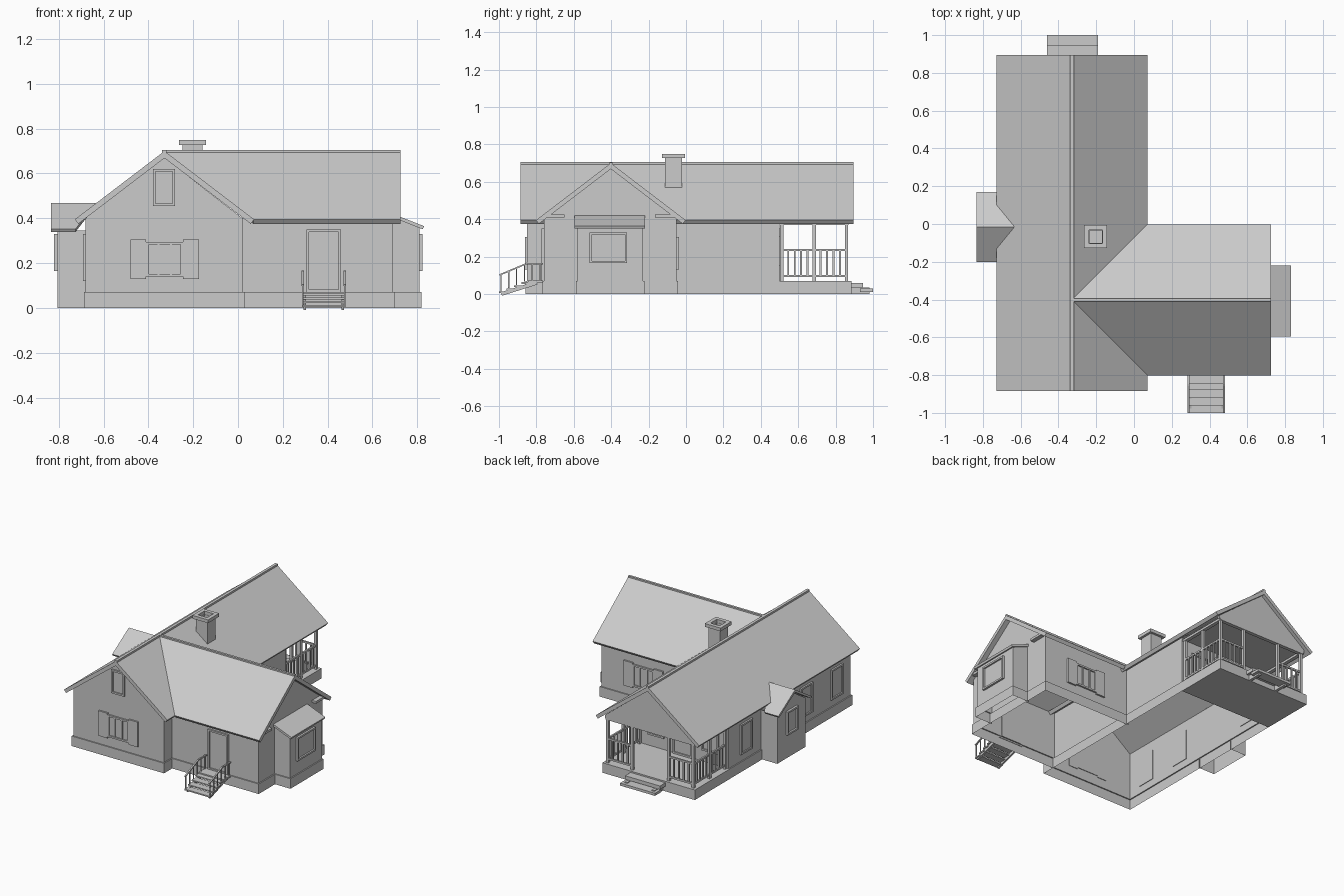
import bpy, bmesh
from mathutils import Vector

if "Cube" in bpy.data.objects:
    bpy.data.objects.remove(bpy.data.objects["Cube"])


def make(name, verts, faces, fix=True):
    me = bpy.data.meshes.new(name)
    me.from_pydata([tuple(v) for v in verts], [], faces)
    if fix:
        bm = bmesh.new()
        bm.from_mesh(me)
        bmesh.ops.recalc_face_normals(bm, faces=bm.faces)
        bm.to_mesh(me)
        bm.free()
    ob = bpy.data.objects.new(name, me)
    bpy.context.collection.objects.link(ob)
    return ob


HEX = [(0, 1, 2, 3), (4, 5, 6, 7), (0, 1, 5, 4), (1, 2, 6, 5), (2, 3, 7, 6), (3, 0, 4, 7)]


def boxes(name, items):
    """One object from many boxes (x0, x1, y0, y1, z0, z1)."""
    vs, fs = [], []
    for x0, x1, y0, y1, z0, z1 in items:
        n = len(vs)
        vs += [(x, y, z) for z in (z0, z1) for x, y in ((x0, y0), (x1, y0), (x1, y1), (x0, y1))]
        fs += [tuple(i + n for i in f) for f in HEX]
    return make(name, vs, fs)


def slab(name, pts, t):
    """Sloped panel: four top corners, thickened downwards."""
    p = [Vector(q) for q in pts]
    n = (p[1] - p[0]).cross(p[3] - p[0]).normalized()
    if n.z < 0:
        n = -n
    return make(name, p + [q - n * t for q in p], HEX)


def shell(name, x0, x1, y0, y1, top, apex=None, axis='y', ridge=None, off=0.008, skip=()):
    """Open-bottomed walls with a wider foundation band and optional gables."""
    vs, fs = [], []
    for o, z in ((off, 0), (off, 0.07), (0, 0.07), (0, top)):
        vs += [(x0 - o, y0 - o, z), (x1 + o, y0 - o, z), (x1 + o, y1 + o, z), (x0 - o, y1 + o, z)]
    for r in range(3):
        for s in range(4):
            if s not in skip:
                a, b = r * 4 + s, r * 4 + (s + 1) % 4
                fs.append((a, b, b + 4, a + 4))
    if apex:
        vs += [(ridge, y0, apex), (ridge, y1, apex)] if axis == 'y' else [(x1, ridge, apex), (x0, ridge, apex)]
        ends = ((0, (12, 13, 16)), (2, (14, 15, 17))) if axis == 'y' else ((1, (13, 14, 16)), (3, (15, 12, 17)))
        fs += [f for s, f in ends if s not in skip]
    return make(name, vs, fs)


def opening(name, axis, wall, out, c, w, z0, z1, shutters=False, mull=0, d=0.012):
    """Framed window or door on a wall; c is its centre along the wall."""
    f, items = 0.012, []

    def add(a0, a1, b0, b1, dep):
        lo, hi = sorted((wall - out * 0.004, wall + out * dep))
        items.append((a0, a1, lo, hi, b0, b1) if axis == 'y' else (lo, hi, a0, a1, b0, b1))
    a, b = c - w / 2, c + w / 2
    add(a, a + f, z0, z1, d)
    add(b - f, b, z0, z1, d)
    add(a + f, b - f, z0, z0 + f, d)
    add(a + f, b - f, z1 - f, z1, d)
    add(a + f, b - f, z0 + f, z1 - f, 0.003)
    for i in range(mull):
        m = a + w * (i + 1) / (mull + 1)
        add(m - 0.004, m + 0.004, z0 + f, z1 - f, d * 0.8)
    if shutters:
        add(a - 0.07, a, z0 - 0.01, z1 + 0.01, d)
        add(b, b + 0.07, z0 - 0.01, z1 + 0.01, d)
    return boxes(name, items)


RX, RY, ZE, ZR = -0.328, -0.402, 0.395, 0.70   # ridge lines, eave and ridge heights

# Walls
shell('main_walls', -0.68, 0.02, -0.85, 0.5, 0.40, 0.67, 'y', RX)
shell('side_wing_walls', 0.02, 0.69, -0.76, -0.05, 0.40, 0.67, 'x', RY, skip=(3,))
shell('left_bump_walls', -0.805, -0.68, -0.17, 0.14, 0.345, 0.445, 'x', -0.015, off=0, skip=(1,))
shell('right_bay_walls', 0.69, 0.81, -0.58, -0.23, 0.365, skip=(3,))
make('bay_cheeks', [(x, y, z) for y in (-0.58, -0.23) for x, z in ((0.69, 0.36), (0.81, 0.36), (0.69, 0.405))],
     [(0, 1, 2), (3, 4, 5)])

# Main roof and side wing roof meeting in 45 degree valleys
for s, n in ((-1, 'left'), (1, 'right')):
    e = RX + s * 0.4
    slab('main_roof_' + n, [(e, -0.885, ZE), (e, 0.895, ZE), (RX, 0.895, ZR), (RX, -0.885, ZR)], 0.025)
    e = RY + s * 0.4
    slab('wing_roof_' + n, [(0.725, e, ZE), (0.07, e, ZE), (RX, RY, ZR), (0.725, RY, ZR)], 0.025)
    e = -0.015 + s * 0.185
    slab('bump_roof_' + n, [(-0.835, e, 0.352), (-0.725, e, 0.352), (-0.635, -0.015, 0.468),
                            (-0.835, -0.015, 0.468)], 0.015)
boxes('ridge_caps', [(RX - 0.01, RX + 0.01, -0.885, 0.895, 0.69, 0.705),
                     (RX, 0.725, RY - 0.008, RY + 0.008, 0.69, 0.704)])
slab('bay_roof', [(0.83, -0.595, 0.365), (0.83, -0.22, 0.365), (0.69, -0.22, 0.42), (0.69, -0.595, 0.42)], 0.015)
boxes('gable_returns', [(0.69, 0.72, -0.74, -0.65, 0.408, 0.424), (0.69, 0.72, -0.165, -0.065, 0.408, 0.424)])

# Chimney with a hollow cap
cx, cy = -0.203, -0.067


def collar(r, t, z0, z1):
    return [(cx - r, cx + r, cy - r, cy - r + t, z0, z1), (cx - r, cx + r, cy + r - t, cy + r, z0, z1),
            (cx - r, cx - r + t, cy - r + t, cy + r - t, z0, z1), (cx + r - t, cx + r, cy - r + t, cy + r - t, z0, z1)]


boxes('chimney', [(cx - 0.045, cx + 0.045, cy - 0.045, cy + 0.045, 0.55, 0.70)]
      + collar(0.045, 0.012, 0.70, 0.727) + collar(0.061, 0.026, 0.727, 0.75))

# Windows and doors
opening('front_window', 'y', -0.85, -1, -0.327, 0.165, 0.14, 0.295, True, 2)
opening('attic_window', 'y', -0.85, -1, -0.33, 0.10, 0.455, 0.62)
opening('front_door', 'y', -0.76, -1, 0.383, 0.155, 0.07, 0.35)
opening('wing_back_window', 'y', -0.05, 1, 0.36, 0.165, 0.14, 0.295, True, 2)
for i, y in enumerate((-0.69, -0.355, 0.31)):
    opening('left_window_%d' % i, 'x', -0.68, -1, y, 0.13, 0.12, 0.33)
opening('bump_window', 'x', -0.805, -1, -0.015, 0.12, 0.165, 0.33, d=0.016)
opening('bay_window', 'x', 0.81, 1, -0.415, 0.20, 0.165, 0.33, d=0.014)
opening('back_door', 'y', 0.5, 1, -0.327, 0.15, 0.07, 0.35)
opening('back_window', 'y', 0.5, 1, -0.12, 0.13, 0.15, 0.31)
opening('back_window_left', 'y', 0.5, 1, -0.54, 0.13, 0.15, 0.31)

# Porch base, ceiling and gable
boxes('porch_base', [(-0.688, 0.028, 0.508, 0.885, 0, 0.07)])
boxes('porch_ceiling', [(-0.68, 0.02, 0.5, 0.86, 0.385, 0.392)])
make('porch_gable', [(x, y, z) for y in (0.855, 0.87) for x, z in ((-0.68, 0.38), (0.02, 0.38), (0.02, 0.40),
     (RX, 0.67), (-0.68, 0.40))],
     [(0, 1, 2, 3, 4), (5, 6, 7, 8, 9)] + [(i, (i + 1) % 5, (i + 1) % 5 + 5, i + 5) for i in range(5)])
boxes('porch_beams', [(-0.675, -0.65, 0.5, 0.87, 0.37, 0.386), (-0.01, 0.015, 0.5, 0.87, 0.37, 0.386),
                      (-0.675, 0.015, 0.845, 0.87, 0.37, 0.386)])

# Porch posts
xl, xr, yb, h = -0.66, 0.003, 0.858, 0.009
posts = [(x, y) for x in (xl, xr) for y in (0.512, 0.685, yb)] + [(-0.47, yb), (-0.187, yb)]
boxes('porch_posts', [(x - h, x + h, y - h, y + h, 0.07, 0.38) for x, y in posts])

# Porch railings
rails = []
spans = [((x, a), (x, b)) for x in (xl, xr) for a, b in ((0.512, 0.685), (0.685, yb))]
spans += [((xl, yb), (-0.47, yb)), ((-0.187, yb), (xr, yb))]
for (ax, ay), (bx, by) in spans:
    for z in (0.09, 0.23):
        rails.append((ax - 0.006, bx + 0.006, ay - 0.006, by + 0.006, z, z + 0.012))
    for i in range(1, 5):
        x, y = ax + (bx - ax) * i / 5, ay + (by - ay) * i / 5
        rails.append((x - 0.005, x + 0.005, y - 0.005, y + 0.005, 0.1, 0.232))
boxes('porch_railings', rails)

# Back steps
boxes('back_steps', [(-0.46, -0.19, 0.885, 0.945, 0.035, 0.06), (-0.46, -0.19, 0.93, 1.0, 0.012, 0.03),
                     (-0.44, -0.42, 0.885, 0.98, 0, 0.035), (-0.23, -0.21, 0.885, 0.98, 0, 0.035)])

# Front steps: open treads on sloping stringers
treads = [(0.285, 0.48, -1.0 + 0.04 * i, -0.952 + 0.04 * i, 0.005 + 0.0165 * i, 0.014 + 0.0165 * i) for i in range(4)]
boxes('front_steps', treads + [(0.285, 0.48, -0.845, -0.765, 0.06, 0.072)])
for x in (0.292, 0.462):
    slab('stringer', [(x, -0.99, 0.01), (x + 0.012, -0.99, 0.01), (x + 0.012, -0.80, 0.07), (x, -0.80, 0.07)], 0.02
         ).location.z = 0.0

# Front step handrails
for x in (0.289, 0.476):
    slab('handrail', [(x - 0.005, -1.0, 0.105), (x + 0.005, -1.0, 0.105), (x + 0.005, -0.85, 0.168),
                      (x - 0.005, -0.85, 0.168)], 0.008)
    bal = [(x - 0.005, x + 0.005, -0.855, -0.765, 0.158, 0.167)]
    for i in range(6):
        y = -0.99 + 0.042 * i
        z = min(0.105 + (y + 1) * 0.42, 0.165)
        bal.append((x - 0.003, x + 0.003, y - 0.003, y + 0.003, max(0.01, min(z - 0.095, 0.07)), z - 0.003))
    boxes('handrail_balusters', bal)
